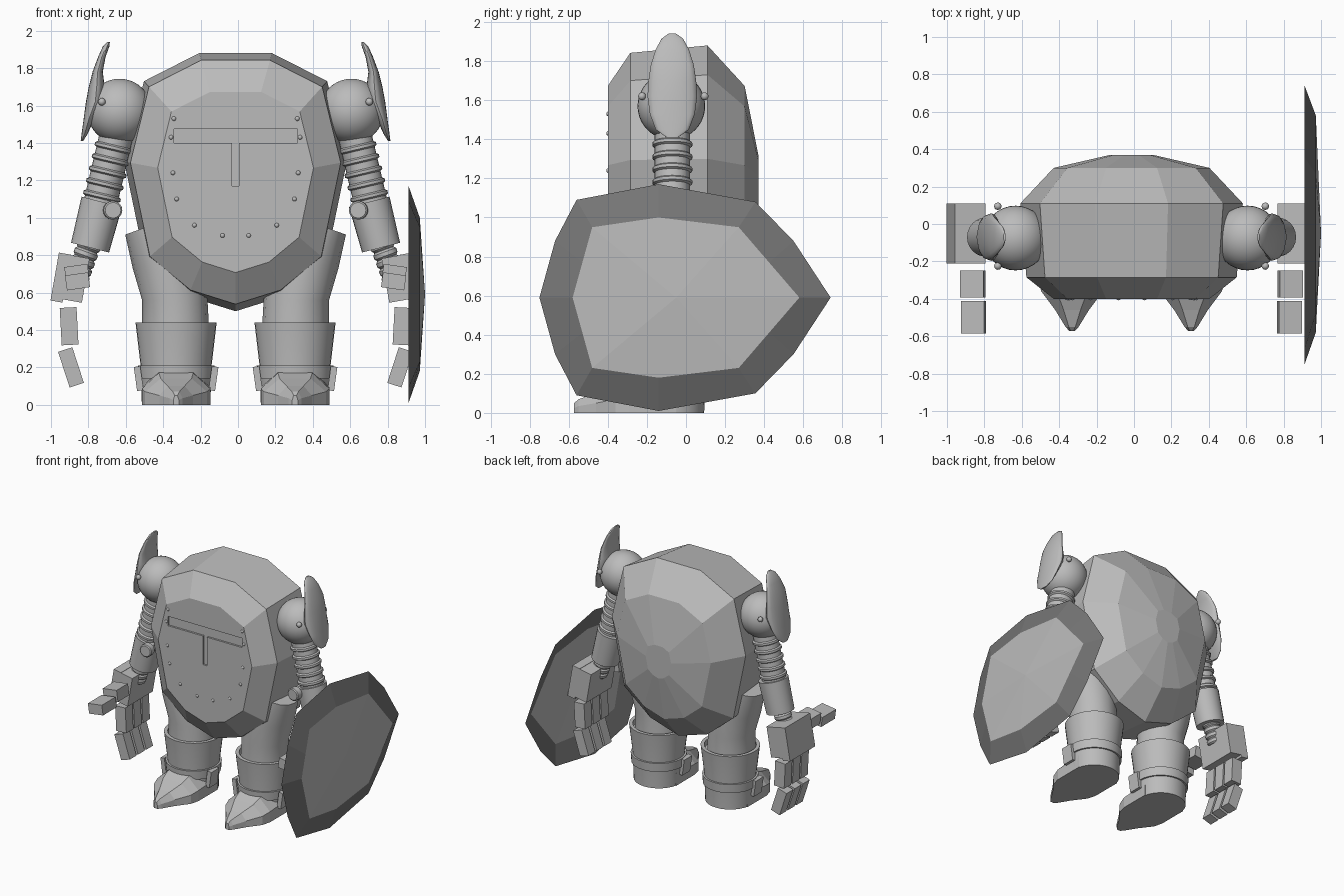
import bpy, bmesh
from math import cos, sin, pi, radians
from mathutils import Vector, Matrix

cube = bpy.data.objects.get("Cube")
if cube:
    bpy.data.objects.remove(cube, do_unlink=True)

MID = -0.013   # mirror plane of the figure
ARM_Y = -0.07


def material(name, value):
    m = bpy.data.materials.new(name)
    m.use_nodes = True
    m.diffuse_color = (value, value, value, 1)
    m.node_tree.nodes["Principled BSDF"].inputs["Base Color"].default_value = m.diffuse_color
    return m


STEEL = material("steel grey", 0.5)
RIM = material("dark grey rim", 0.18)


def finish(name, bm, smooth=False, mirror=False, recalc=True, x=MID):
    """Turn a bmesh into an object, mirrored about the figure's middle if asked."""
    if recalc:
        bmesh.ops.recalc_face_normals(bm, faces=bm.faces[:])
    if smooth:
        for f in bm.faces:
            f.smooth = True
        for e in bm.edges:
            if e.calc_face_angle(pi) > radians(35):
                e.smooth = False
    me = bpy.data.meshes.new(name)
    bm.to_mesh(me)
    bm.free()
    me.materials.append(STEEL)
    ob = bpy.data.objects.new(name, me)
    ob.location.x = x
    bpy.context.collection.objects.link(ob)
    if mirror:
        mod = ob.modifiers.new("mirror", "MIRROR")
        mod.use_mirror_merge = False
    return ob


def loft(bm, rings, caps=True):
    """Skin equal-sized rings of points."""
    vs = [[bm.verts.new(p) for p in r] for r in rings]
    n = len(vs[0])
    for a, b in zip(vs, vs[1:]):
        for i in range(n):
            j = (i + 1) % n
            bm.faces.new((a[i], a[j], b[j], b[i]))
    if caps:
        bm.faces.new(vs[0][::-1])
        bm.faces.new(vs[-1])
    return vs


def oval(c, u, v, n=24):
    c, u, v = Vector(c), Vector(u), Vector(v)
    return [c + u * cos(2 * pi * i / n) + v * sin(2 * pi * i / n) for i in range(n)]


def tube(name, a, b, profile, n=24):
    """Round part along the line a-b; profile is (position, radius) pairs."""
    a, b = Vector(a), Vector(b)
    d = (b - a).normalized()
    u = d.orthogonal().normalized()
    v = d.cross(u)
    bm = bmesh.new()
    loft(bm, [oval(a.lerp(b, t), u * r, v * r, n) for t, r in profile])
    return finish(name, bm, True, True)


def add_box(bm, c, size, tilt=0):
    m = (Matrix.Translation(c) @ Matrix.Rotation(radians(tilt), 4, 'Y')
         @ Matrix.Diagonal((*size, 1)))
    bmesh.ops.create_cube(bm, size=1, matrix=m)


def add_ball(bm, c, r, u=12, v=8):
    bmesh.ops.create_uvsphere(bm, u_segments=u, v_segments=v, radius=r,
                              matrix=Matrix.Translation(c))


# Body: faceted shell made from one outline scaled along the depth
half = [(0.195, 1.88), (0.49, 1.73), (0.595, 1.3), (0.485, 0.77), (0.255, 0.58)]
outline = half + [(0, 0.5)] + [(-x, z) for x, z in reversed(half)]
CZ = 1.19
layers = [(-0.40, 0.70), (-0.285, 0.945), (0.11, 1.0), (0.30, 0.70), (0.37, 0.19)]
bm = bmesh.new()
loft(bm, [[(x * s, y, CZ + (z - CZ) * s) for x, z in outline] for y, s in layers])
body = finish("body", bm)

# Visor slot: T-shaped recess in the face
tee = [(-0.33, 1.475), (0.33, 1.475), (0.33, 1.4), (0.018, 1.4),
       (0.018, 1.17), (-0.018, 1.17), (-0.018, 1.4), (-0.33, 1.4)]
bm = bmesh.new()
loft(bm, [[(x, y, z) for x, z in tee] for y in (-0.5, -0.385)])
cutter = finish("visor_cutter", bm)
cutter.hide_render = True
cutter.hide_set(True)
cut = body.modifiers.new("visor", "BOOLEAN")
cut.object = cutter
cut.operation = 'DIFFERENCE'
cut.solver = 'EXACT'

# Rivets around the face
bm = bmesh.new()
for x, z in [(0.33, 1.53), (0.345, 1.43), (0.335, 1.24), (0.315, 1.1), (0.22, 0.96), (0.07, 0.905)]:
    add_ball(bm, (x, -0.395, z), 0.013)
finish("face_rivets", bm, True, True)

# Thighs: leaning tubes that flare under the body
bm = bmesh.new()
thigh = [(0.32, 0.38, 0.18, 0), (0.325, 0.56, 0.175, 0),
         (0.36, 0.76, 0.19, -0.03), (0.42, 0.97, 0.17, -0.06)]
loft(bm, [oval((x, -0.1, z), (r, 0, t), (0, r, 0), 16) for x, z, r, t in thigh])
finish("thighs", bm, True, True)

# Boots: shaft, pointed foot, ankle strap and buckles
FOOT = (0.318, -0.09)
tube("boot_shafts", (*FOOT, 0), (*FOOT, 0.44),
     [(0, 0.183), (0.48, 0.19), (1, 0.217), (1, 0.19), (0.9, 0.19)], 32)
bm = bmesh.new()
sections = [(-0.05, 0.183, 0.2), (-0.29, 0.183, 0.17), (-0.36, 0.165, 0.14),
            (-0.46, 0.09, 0.1), (-0.55, 0.035, 0.07), (-0.572, 0.015, 0.05)]
shape = [(-1, 0), (-1, 0.5), (-0.5, 1), (0.5, 1), (1, 0.5), (1, 0)]
loft(bm, [[(FOOT[0] + a * w, y, b * h) for a, b in shape] for y, w, h in sections])
finish("boot_feet", bm, False, True)
tube("ankle_straps", (*FOOT, 0.14), (*FOOT, 0.21), [(0, 0.2), (1, 0.205)], 32)
bm = bmesh.new()
for s in (-1, 1):
    add_box(bm, (FOOT[0] + s * 0.2, -0.14, 0.14), (0.035, 0.1, 0.13), s * 8)
finish("ankle_buckles", bm, False, True)

# Shoulder balls with bolts
bm = bmesh.new()
add_ball(bm, (0.62, -0.075, 1.57), 0.173, 32, 20)
for y in (-0.235, 0.085):
    add_ball(bm, (0.715, y + 0.01, 1.62), 0.02)
finish("shoulder_balls", bm, True, True)

# Shoulder guards: leaf-shaped plates (height, inner x, outer x, half width)
bm = bmesh.new()
leaf = [(1.41, 0.815, 0.828, 0.03), (1.45, 0.79, 0.823, 0.085), (1.53, 0.755, 0.812, 0.115),
        (1.62, 0.7, 0.8, 0.127), (1.70, 0.7, 0.785, 0.122), (1.78, 0.71, 0.765, 0.11),
        (1.86, 0.695, 0.735, 0.085), (1.915, 0.675, 0.71, 0.055), (1.94, 0.672, 0.685, 0.02)]
loft(bm, [oval(((a + b) / 2, -0.07, z), ((b - a) / 2, 0, 0), (0, w, 0), 20) for z, a, b, w in leaf])
finish("shoulder_guards", bm, True, True)

# Arms: ribbed upper arm, bracer, ribbed wrist
ribs = [(0, 0.09)]
for i in range(5):
    t = 0.16 + 0.17 * i
    ribs += [(t, 0.09), (t + 0.02, 0.102), (t + 0.06, 0.102), (t + 0.08, 0.09)]
tube("upper_arms", (0.635, ARM_Y, 1.45), (0.725, ARM_Y, 1.07), ribs + [(1, 0.09)])
tube("bracers", (0.715, ARM_Y, 1.085), (0.778, ARM_Y, 0.84), [(0, 0.112), (1, 0.105)])
wrist = []
for i in range(4):
    wrist += [(i / 4, 0.055), (i / 4 + 0.06, 0.065), (i / 4 + 0.18, 0.065), (i / 4 + 0.24, 0.055)]
tube("wrists", (0.778, ARM_Y, 0.87), (0.84, ARM_Y, 0.70), wrist)
tube("elbow_knobs", (0.665, -0.1, 1.04), (0.655, -0.225, 1.04),
     [(0, 0.035), (0.6, 0.035), (0.6, 0.05), (0.95, 0.05), (1, 0.042)], 16)

# Hands: palm, back plate, two-part fingers and forward thumb
bm = bmesh.new()
add_box(bm, (0.865, -0.05, 0.675), (0.13, 0.32, 0.24), -10)
add_box(bm, (0.935, -0.05, 0.68), (0.065, 0.32, 0.26), -10)
for y in (-0.155, -0.05, 0.055):
    add_box(bm, (0.89, y, 0.42), (0.09, 0.09, 0.2), 3)
    add_box(bm, (0.88, y, 0.2), (0.08, 0.085, 0.2), 18)
add_box(bm, (0.848, -0.32, 0.7), (0.125, 0.145, 0.09), 8)
add_box(bm, (0.845, -0.498, 0.66), (0.125, 0.175, 0.08), 8)
finish("hands", bm, False, True)

# Shield: shallow open dish with a dark rim
top_rim = [(-0.75, 0.0), (-0.67, 0.29), (-0.56, 0.5), (-0.14, 0.58), (0.355, 0.49), (0.55, 0.29), (0.74, 0.0)]
top_in = [(-0.58, 0.0), (-0.53, 0.18), (-0.48, 0.36), (-0.14, 0.41), (0.27, 0.36), (0.425, 0.18), (0.58, 0.0)]


def closed(pts, x):
    loop = pts + [(y, -z) for y, z in reversed(pts[1:-1])]
    return [(x, y, 0.59 + z) for y, z in loop]


bm = bmesh.new()
rim, inner = loft(bm, [closed(top_rim, 0.912), closed(top_in, 0.972)], caps=False)
for f in bm.faces:
    f.material_index = 1
hub = bm.verts.new((1.0, -0.05, 0.59))
for i, v in enumerate(inner):
    bm.faces.new((v, inner[(i + 1) % len(inner)], hub))
bmesh.ops.recalc_face_normals(bm, faces=bm.faces[:])
if hub.link_faces[0].normal.x < 0:
    bmesh.ops.reverse_faces(bm, faces=bm.faces[:])
shield = finish("shield", bm, recalc=False, x=0)
shield.data.materials.append(RIM)
